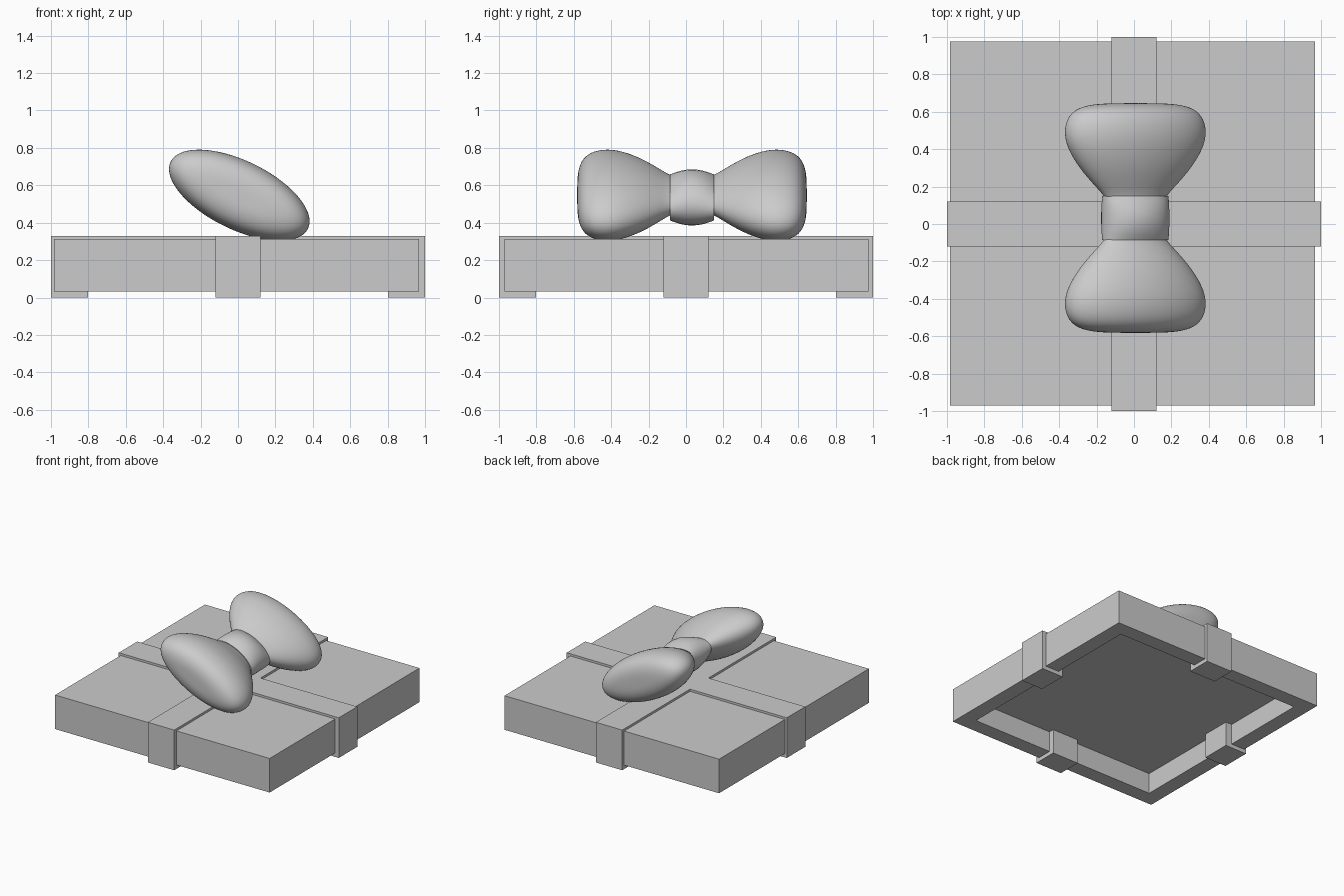
import bpy
import bmesh
from math import cos, sin, pi, radians
from mathutils import Vector

old = bpy.data.objects.get("Cube")
if old:
    bpy.data.objects.remove(old, do_unlink=True)

grey = bpy.data.materials.new("plain grey")
grey.use_nodes = True
COLOUR = (0.6, 0.6, 0.6, 1)
grey.diffuse_color = COLOUR
grey.node_tree.nodes["Principled BSDF"].inputs["Base Color"].default_value = COLOUR


def finish(name, bm, smooth=False):
    """Turn a bmesh into a named, coloured object."""
    bmesh.ops.recalc_face_normals(bm, faces=bm.faces)
    mesh = bpy.data.meshes.new(name)
    bm.to_mesh(mesh)
    bm.free()
    mesh.materials.append(grey)
    for poly in mesh.polygons:
        poly.use_smooth = smooth
    obj = bpy.data.objects.new(name, mesh)
    bpy.context.collection.objects.link(obj)
    return obj


# Box lid: a block hollowed from below, leaving a flat rim
bm = bmesh.new()
bmesh.ops.create_cube(bm, size=1)
bmesh.ops.scale(bm, vec=(1.95, 1.945, 0.28), verts=bm.verts)
bmesh.ops.translate(bm, vec=(-0.008, 0.002, 0.172), verts=bm.verts)
bottom = min(bm.faces, key=lambda f: f.calc_center_median().z)
bmesh.ops.inset_region(bm, faces=[bottom], thickness=0.175)
ceiling_face = bmesh.ops.extrude_discrete_faces(bm, faces=[bottom])["faces"][0]
bmesh.ops.translate(bm, vec=(0, 0, 0.17), verts=ceiling_face.verts)
finish("box_lid", bm)


# Ribbons: a bracket profile that hooks under the rim, extruded to its width
def ribbon(name, angle):
    reach, hook, top, ceiling, half = 1.0, 0.803, 0.33, 0.215, 0.12
    profile = [(-reach, 0), (-hook, 0), (-hook, ceiling), (hook, ceiling),
               (hook, 0), (reach, 0), (reach, top), (-reach, top)]
    bm = bmesh.new()
    face = bm.faces.new([bm.verts.new((x, -half, z)) for x, z in profile])
    new = bmesh.ops.extrude_face_region(bm, geom=[face])["geom"]
    bmesh.ops.translate(bm, vec=(0, 2 * half, 0),
                        verts=[v for v in new if isinstance(v, bmesh.types.BMVert)])
    finish(name, bm).rotation_euler.z = angle


ribbon("ribbon_across", 0)
ribbon("ribbon_lengthwise", pi / 2)

# Bow: elliptical rings lofted along y, tilted towards +x
TILT = radians(26)


def loft(name, rings, height, side=1, segments=32):
    """Rings are (distance along y, half width, half thickness)."""
    bm = bmesh.new()
    loops = []
    for y, a, b in rings:
        loops.append([bm.verts.new((a * cos(2 * pi * i / segments), side * y,
                                    b * sin(2 * pi * i / segments)))
                      for i in range(segments)])
    for lower, upper in zip(loops, loops[1:]):
        for i in range(segments):
            j = (i + 1) % segments
            bm.faces.new((lower[i], lower[j], upper[j], upper[i]))
    bm.faces.new(loops[0])
    bm.faces.new(loops[-1])
    obj = finish(name, bm, smooth=True)
    obj.location = Vector((0.007, 0.032, height))
    obj.rotation_euler.y = TILT
    return obj


lobe = [(0.0, 0.13, 0.06), (0.11, 0.17, 0.075), (0.17, 0.235, 0.105),
        (0.27, 0.33, 0.152), (0.37, 0.395, 0.179), (0.45, 0.417, 0.188),
        (0.53, 0.403, 0.176), (0.585, 0.35, 0.142), (0.61, 0.25, 0.085),
        (0.614, 0.11, 0.035)]
for name, side in (("bow_loop_back", 1), ("bow_loop_front", -1)):
    obj = loft(name, lobe, 0.547, side)
    obj.modifiers.new("round", 'SUBSURF').levels = 2
    obj.modifiers["round"].render_levels = 2

# Knot: barrel around the middle of the bow
knot = [(0.1175 * t / 4, 0.192, 0.138 - 0.038 * (t / 4) ** 2) for t in range(-4, 5)]
obj = loft("bow_knot", knot, 0.535)
bpy.context.view_layer.objects.active = obj
obj.select_set(True)
bpy.ops.object.shade_smooth_by_angle(angle=radians(40))
